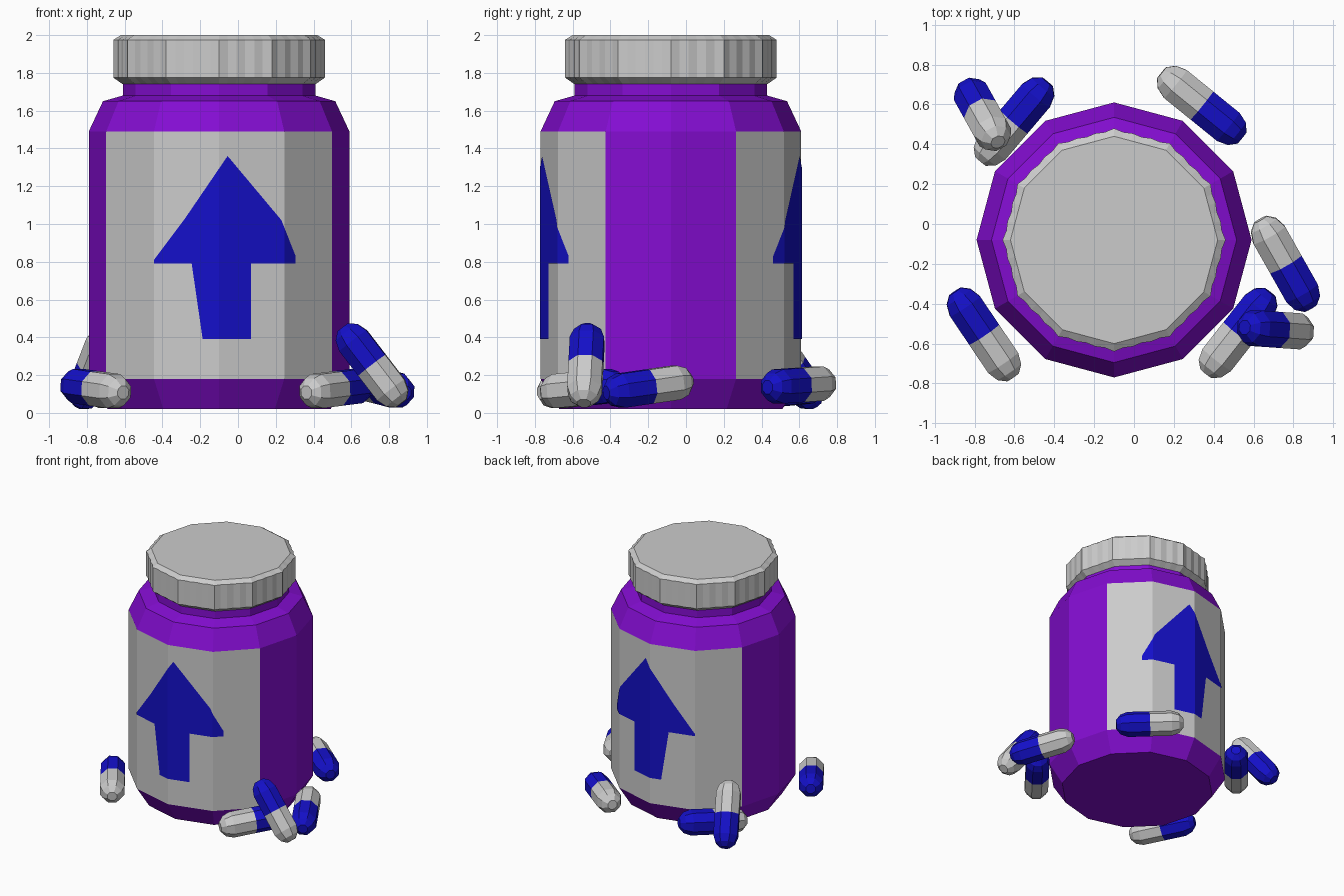
import bpy, bmesh
from math import cos, sin, pi, radians
from mathutils import Vector

if "Cube" in bpy.data.objects:
    bpy.data.objects.remove(bpy.data.objects["Cube"])

CX, CY, SIDES = -0.1, -0.08, 12


def material(name, rgb):
    m = bpy.data.materials.new(name)
    m.diffuse_color = (*rgb, 1)
    m.use_nodes = True
    m.node_tree.nodes["Principled BSDF"].inputs["Base Color"].default_value = m.diffuse_color
    return m


PURPLE = material("purple_plastic", (0.23, 0.004, 0.64))
BLUE = material("blue", (0.007, 0.005, 0.58))


def finish(name, bm, mats, fix_normals=True):
    if fix_normals:
        bmesh.ops.recalc_face_normals(bm, faces=bm.faces)
    me = bpy.data.meshes.new(name)
    bm.to_mesh(me)
    bm.free()
    for m in mats:
        me.materials.append(m)
    ob = bpy.data.objects.new(name, me)
    bpy.context.collection.objects.link(ob)
    return ob


def polygon(sides, sub=1, notch=1.0, turn=0.0):
    """Unit polygon outline, each side split in `sub`, every other point pulled in by `notch`."""
    corners = [Vector((cos(turn + 2 * pi * i / sides), sin(turn + 2 * pi * i / sides), 0))
               for i in range(sides)]
    return [corners[i].lerp(corners[(i + 1) % sides], k / sub) * (notch if k % 2 else 1)
            for i in range(sides) for k in range(sub)]


def lathe(name, rows, mats, pick=lambda row, col: 0):
    """rows: (radius, z, outline). Skins the rows and caps both ends."""
    bm = bmesh.new()
    rings = [[bm.verts.new((p.x * r, p.y * r, z)) for p in outline] for r, z, outline in rows]
    n = len(rings[0])
    for j in range(len(rings) - 1):
        a, b = rings[j], rings[j + 1]
        for i in range(n):
            k = (i + 1) % n
            bm.faces.new((a[i], a[k], b[k], b[i])).material_index = pick(j, i)
    bm.faces.new(rings[0][::-1]).material_index = pick(0, -1)
    bm.faces.new(rings[-1]).material_index = pick(len(rows) - 2, -1)
    return finish(name, bm, mats)


# bottle body, with a grey label four faces wide on the front and back
ring = polygon(SIDES)
profile = [(0.59, 0.02), (0.69, 0.18), (0.69, 1.49), (0.615, 1.65), (0.51, 1.68), (0.51, 1.76)]
body = lathe("bottle", [(r, z, ring) for r, z in profile], [PURPLE, None],
             lambda row, col: int(row == 1 and col % 6 in (1, 2, 3, 4)))
body.location = (CX, CY, 0)

# cap with shallow grip flutes
plain, fluted = polygon(SIDES, 6), polygon(SIDES, 6, 0.988)
cap = lathe("cap", [(0.51, 1.74, plain), (0.56, 1.775, fluted),
                    (0.56, 1.975, fluted), (0.52, 2.0, plain)], [None])
cap.location = (CX, CY, 0)


# arrows wrapped on the label faces
def arrow(name, side):
    bm = bmesh.new()
    outline = [(-0.055, 1.36), (-0.28, 1.03), (-0.445, 0.81), (-0.445, 0.79), (-0.187, 0.79),
               (-0.187, 0.39), (0.07, 0.39), (0.07, 0.79), (0.305, 0.79), (0.305, 0.83),
               (0.23, 1.02)]
    face = bm.faces.new([bm.verts.new((x, 0, z)) for x, z in outline])
    bmesh.ops.triangulate(bm, faces=[face])
    xs = [0.69 * cos(radians(a)) for a in range(180, -1, -30)]
    ys = [0.69 * sin(radians(a)) for a in range(180, -1, -30)]
    for x in xs[2:5]:
        bmesh.ops.bisect_plane(bm, geom=bm.verts[:] + bm.edges[:] + bm.faces[:], dist=1e-5,
                               plane_co=(CX + x, 0, 0), plane_no=(1, 0, 0))
    for v in bm.verts:
        u = v.co.x - CX
        i = max(k for k in range(6) if xs[k] <= u)
        t = (u - xs[i]) / (xs[i + 1] - xs[i])
        v.co.y = CY + side * (ys[i] + t * (ys[i + 1] - ys[i]) + 0.004)
    bm.normal_update()
    for f in bm.faces:
        if f.normal.y * side < 0:
            f.normal_flip()
    return finish(name, bm, [BLUE], False)


arrow("front_arrow", -1)
arrow("back_arrow", 1)


# two-tone capsules, placed by the centres of their blue and grey round ends
def pill(name, blue, grey):
    blue, grey = Vector(blue), Vector(grey)
    axis = grey - blue
    h = axis.length / 2
    half = [(0.098, h), (0.078, h + 0.056), (0.038, h + 0.09)]
    octagon = polygon(8, turn=pi / 8)
    rows = [(r, -z, octagon) for r, z in half[::-1]] + [(0.098, 0, octagon)]
    rows += [(r, z, octagon) for r, z in half]
    ob = lathe(name, rows, [BLUE, None], lambda row, col: int(row >= 3))
    ob.rotation_mode = 'QUATERNION'
    ob.rotation_quaternion = axis.to_track_quat('Z', 'Y')
    ob.location = (blue + grey) / 2


pills = {
    "pill_back_right": ((0.472, 0.488, 0.14), (0.208, 0.702, 0.155)),
    "pill_right": ((0.842, -0.345, 0.118), (0.678, -0.055, 0.16)),
    "pill_front_left": ((-0.848, -0.413, 0.142), (-0.658, -0.695, 0.115)),
    "pill_front_right": ((0.627, -0.413, 0.142), (0.417, -0.68, 0.115)),
    "pill_leaning_right": ((0.61, -0.523, 0.382), (0.81, -0.537, 0.122)),
    "pill_back_left": ((-0.492, 0.644, 0.14), (-0.712, 0.384, 0.115)),
    "pill_leaning_left": ((-0.81, 0.64, 0.112), (-0.71, 0.46, 0.37)),
}
for pill_name, (blue_end, grey_end) in pills.items():
    pill(pill_name, blue_end, grey_end)
